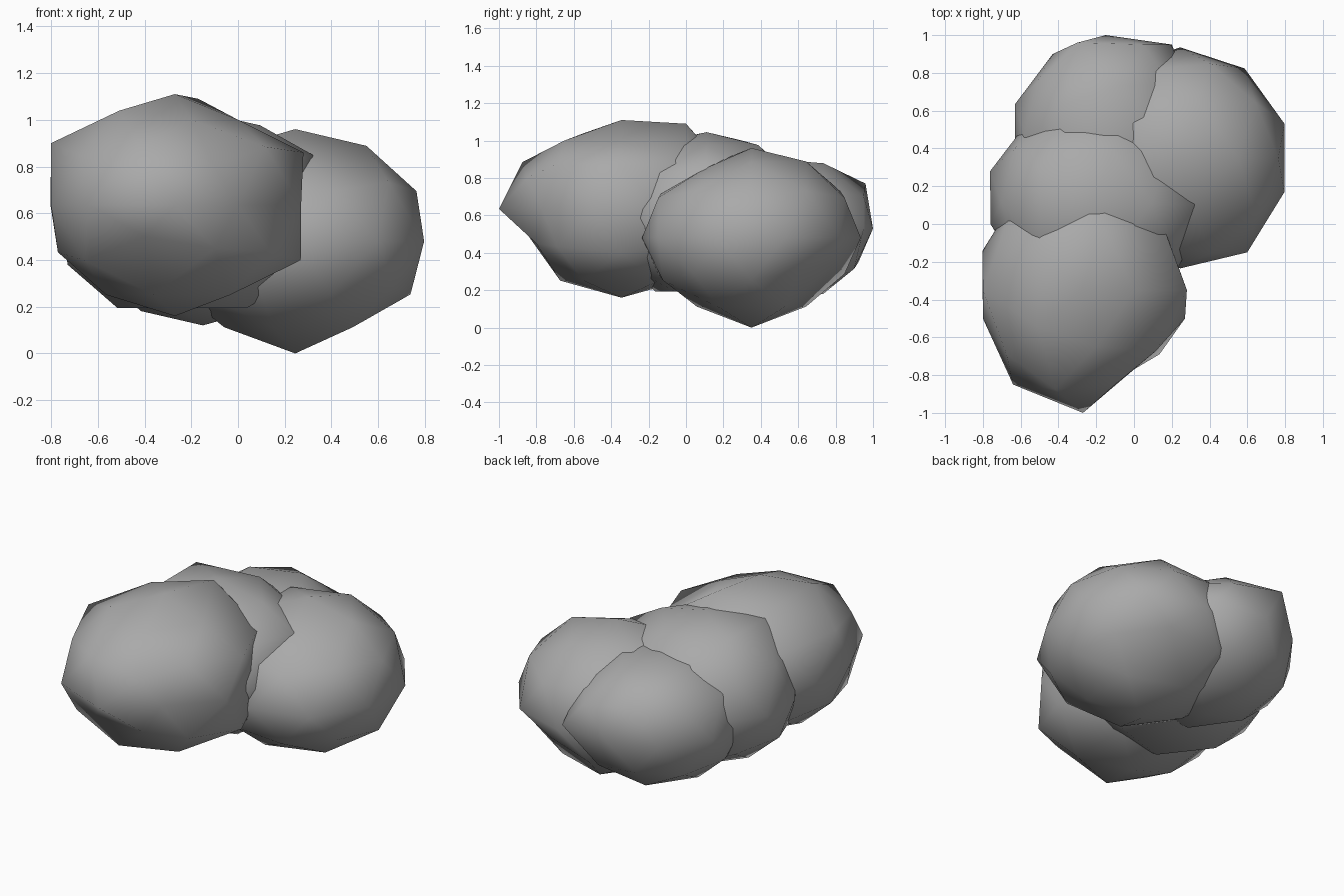
import bpy
import bmesh
from mathutils import Vector

old = bpy.data.objects.get("Cube")
if old:
    bpy.data.objects.remove(old, do_unlink=True)

# One flat grey for every lump
grey = bpy.data.materials.new("stone grey")
grey.use_nodes = True
colour = (0.4, 0.4, 0.4, 1)
grey.diffuse_color = colour
grey.node_tree.nodes["Principled BSDF"].inputs["Base Color"].default_value = colour


def lump(name, centre, radii, girdle, corners, underside=1):
    """Squashed icosphere with its underside pinched and some corners displaced.

    girdle points are given in plan and lie at the height of the centre.
    """
    bm = bmesh.new()
    bmesh.ops.create_icosphere(bm, subdivisions=2, radius=1)
    for v in bm.verts:
        # Lift the lower rings but keep the bottom tip
        if -0.95 < v.co.z < 0:
            v.co.z *= underside
        v.co = Vector(c + r * k for c, r, k in zip(centre, radii, v.co))
    plan_points = [(x, y, centre[-1]) for x, y in girdle]
    for target in map(Vector, plan_points + corners):
        nearest = min(bm.verts, key=lambda v: (v.co - target).length)
        nearest.co = target
    for face in bm.faces:
        face.smooth = True
    mesh = bpy.data.meshes.new(name)
    bm.to_mesh(mesh)
    bm.free()
    mesh.materials.append(grey)
    obj = bpy.data.objects.new(name, mesh)
    bpy.context.collection.objects.link(obj)


# Large lump at the front
lump(
    name="front_lump",
    centre=(-0.27, -0.345, 0.635),
    radii=(0.56, 0.655, 0.475),
    girdle=[(-0.64, -0.85), (-0.8, -0.5), (0, -0.77), (0.27, -0.5), (0.2, -0.13)],
    corners=[
        (-0.8, -0.35, 0.9), (0.28, -0.35, 0.86), (0.15, 0, 0.88),
        (-0.17, 0, 1.09), (0, -0.35, 1), (-0.2, -0.65, 1),
        (-0.1, -0.85, 0.8), (0.27, -0.35, 0.4),
        (-0.4, -0.85, 0.5), (-0.1, -0.8, 0.45),
    ],
    underside=0.95,
)

# Middle lump joining the others
lump(
    name="middle_lump",
    centre=(-0.21, 0.11, 0.585),
    radii=(0.58, 0.55, 0.46),
    girdle=[(-0.76, 0), (0.3, -0.1), (0.2, -0.3)],
    corners=[(0.32, 0.1, 0.85), (-0.5, 0.3, 1), (-0.5, -0.1, 1), (-0.2, 0.1, 0.2)],
)

# Low lump on the left side
lump(
    name="side_lump",
    centre=(0.245, 0.35, 0.48),
    radii=(0.58, 0.585, 0.48),
    girdle=[(0.6, -0.15)],
    corners=[(0.3, 0.1, 0.85), (0.4, 0.8, 0.35), (0.65, 0.6, 0.3)],
    underside=0.9,
)

# Small lump at the back
lump(
    name="back_lump",
    centre=(-0.15, 0.47, 0.53),
    radii=(0.505, 0.53, 0.41),
    girdle=[(-0.43, 0.9), (0.2, 0.95)],
    corners=[(-0.3, 0.96, 0.77), (0.05, 0.95, 0.7), (-0.15, 0.47, 0.9)],
)
